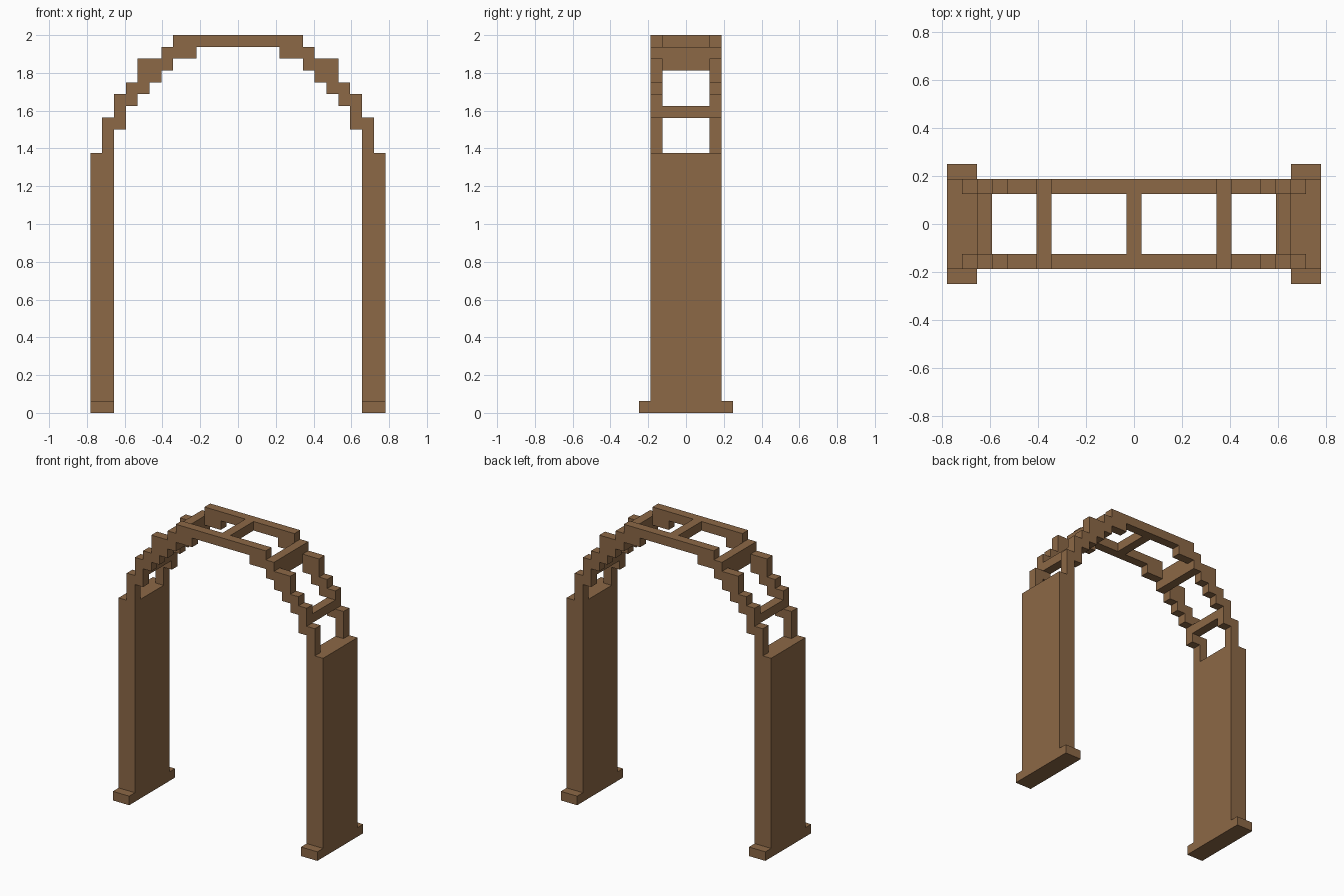
import bpy
import bmesh

U = 0.0625  # size of one grid step

cube = bpy.data.objects.get("Cube")
if cube:
    bpy.data.objects.remove(cube, do_unlink=True)

wood = bpy.data.materials.new("brown_wood")
wood.use_nodes = True
colour = (0.262, 0.138, 0.061, 1)
wood.diffuse_color = colour
wood.node_tree.nodes["Principled BSDF"].inputs["Base Color"].default_value = colour


def prism(name, outline, y0, y1):
    """Extrude an x-z outline from y0 to y1, all in grid steps."""
    bm = bmesh.new()
    face = bm.faces.new([bm.verts.new((x * U, y0 * U, z * U)) for x, z in outline])
    grown = bmesh.ops.extrude_face_region(bm, geom=[face])["geom"]
    verts = [v for v in grown if isinstance(v, bmesh.types.BMVert)]
    bmesh.ops.translate(bm, verts=verts, vec=(0, (y1 - y0) * U, 0))
    bmesh.ops.recalc_face_normals(bm, faces=bm.faces)
    mesh = bpy.data.meshes.new(name)
    bm.to_mesh(mesh)
    bm.free()
    mesh.materials.append(wood)
    obj = bpy.data.objects.new(name, mesh)
    bpy.context.collection.objects.link(obj)
    return obj


def box(name, x0, x1, half_depth, z0, z1):
    outline = [(x0, z0), (x1, z0), (x1, z1), (x0, z1)]
    return prism(name, outline, -half_depth, half_depth)


# Stepped arch columns on one side: inner x, outer x, underside, top
side = [(10.5, 11.5, 22, 25), (9.5, 10.5, 24, 27), (8.5, 9.5, 26, 28),
        (7.5, 8.5, 27, 30), (6.5, 7.5, 28, 30), (5.5, 6.5, 29, 31),
        (3.5, 5.5, 30, 32)]
columns = [(-b, -a, lo, hi) for a, b, lo, hi in side]
columns += [(-3.5, 3.5, 31, 32)] + side[::-1]

# Walk along the top, then back along the underside
walk = []
for a, b, lo, hi in columns:
    walk += [(a, hi), (b, hi)]
for a, b, lo, hi in reversed(columns):
    walk += [(b, lo), (a, lo)]
outline = list(dict.fromkeys(walk))

# Front and back arch rails
prism("front_arch_rail", outline, -3, -2)
prism("back_arch_rail", outline, 2, 3)

# Posts, feet and side crossbars
for label, s in (("left", 1), ("right", -1)):
    def side_box(part, a, b, depth, z0, z1):
        box(label + "_" + part, min(s * a, s * b), max(s * a, s * b), depth, z0, z1)

    side_box("foot", 10.5, 12.5, 4, 0, 1)
    side_box("post", 10.5, 12.5, 3, 1, 22)
    side_box("lower_crossbar", 9.5, 10.5, 2, 25, 26)
    side_box("upper_crossbar", 5.5, 6.5, 2, 29, 31)

# Crossbar at the crown
box("crown_crossbar", -0.5, 0.5, 2, 31, 32)
